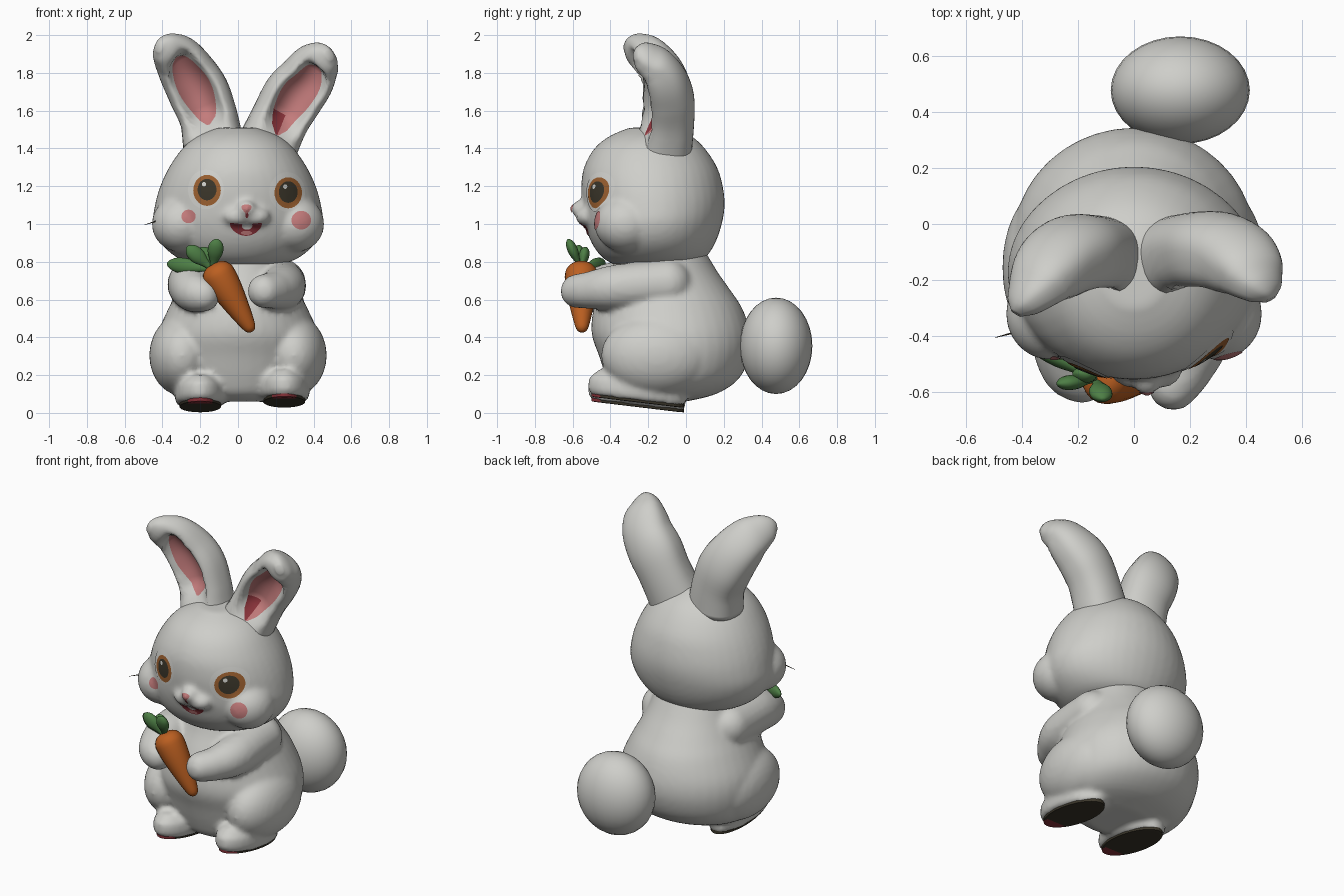
import bpy, bmesh, math
from mathutils import Vector, Matrix
from mathutils.bvhtree import BVHTree

cube = bpy.data.objects.get("Cube")
if cube:
    bpy.data.objects.remove(cube, do_unlink=True)

def material(name, *rgb):
    m = bpy.data.materials.new(name)
    m.use_nodes = True
    m.diffuse_color = (*rgb, 1)
    bsdf = next(n for n in m.node_tree.nodes if n.type == 'BSDF_PRINCIPLED')
    bsdf.inputs["Base Color"].default_value = (*rgb, 1)
    return m

FUR = material("white fur", 0.62, 0.62, 0.59)
EYE = material("eye white", 0.66, 0.66, 0.63)
PINK = material("soft pink", 0.55, 0.2, 0.2)
RED = material("dark red", 0.27, 0.035, 0.045)
IRIS = material("amber", 0.34, 0.12, 0.03)
DARK = material("dark brown", 0.045, 0.038, 0.024)
ORANGE = material("carrot orange", 0.5, 0.115, 0.015)
GREEN = material("leaf green", 0.075, 0.21, 0.06)
X, Y, Z = Vector((1, 0, 0)), Vector((0, 1, 0)), Vector((0, 0, 1))

def finish(name, bm, mats, smooth=True, outward=True):
    if outward:
        bmesh.ops.recalc_face_normals(bm, faces=bm.faces[:])
    for f in bm.faces:
        f.smooth = smooth
    mesh = bpy.data.meshes.new(name)
    bm.to_mesh(mesh)
    bm.free()
    for m in mats:
        mesh.materials.append(m)
    obj = bpy.data.objects.new(name, mesh)
    bpy.context.collection.objects.link(obj)
    return obj

def spline(points, steps=4):
    """Smooth curve through points of any dimension."""
    p = [Vector(q) for q in points]
    out = []
    for i in range(len(p) - 1):
        a, b, c, d = p[max(i - 1, 0)], p[i], p[i + 1], p[min(i + 2, len(p) - 1)]
        for t in (s / steps for s in range(steps)):
            out.append(b + (c - a) * (t / 2) + (a * 2 - b * 5 + c * 4 - d) * (t * t / 2)
                       + (b * 3 - a - c * 3 + d) * (t ** 3 / 2))
    return out + [p[-1]]

def ellipse(c, u, v, ru, rv, n=40):
    steps = [math.tau * i / n for i in range(n)]
    return [c + u * ru * math.cos(a) + v * rv * math.sin(a) for a in steps]

def loft(bm, rings, open_start=False):
    """Skin closed rings, cap the ends, return the bands of faces."""
    vs = [[bm.verts.new(p) for p in r] for r in rings]
    n = len(rings[0])
    bands = [[bm.faces.new((a[i], a[(i + 1) % n], b[(i + 1) % n], b[i])) for i in range(n)]
             for a, b in zip(vs, vs[1:])]
    for end in vs[-1:] if open_start else (vs[0], vs[-1]):
        bm.faces.new(end)
    return bands

def stack(bm, profile, cx=0, base=0, tilt=0):
    """Horizontal rings from (height, half width, front y, back y)."""
    rings = []
    for z, w, front, back in profile:
        c = Vector((cx, (front + back) / 2, z + base))
        rings.append([p + Z * tilt * p.y for p in ellipse(c, X, Y, w, (back - front) / 2)])
    loft(bm, rings)

def blob(bm, c, r):
    place = Matrix.LocRotScale(Vector(c), None, Vector(r))
    return bmesh.ops.create_uvsphere(bm, u_segments=32, v_segments=16, radius=1, matrix=place)

def limb(bm, points):
    """Chain of overlapping balls along (x, y, z, radius) points."""
    for b in spline(points, 7):
        blob(bm, b[:3], [b[3]] * 3)

def taper(name, a, b, profile, mat, flat=1):
    """Straight round part from a to b with (position, radius) pairs."""
    bm = bmesh.new()
    a, b = Vector(a), Vector(b)
    u = (b - a).cross(Y).normalized()
    v = (b - a).cross(u).normalized()
    loft(bm, [ellipse(a.lerp(b, t), u, v, r, r * flat, 20) for t, r in spline(profile, 3)])
    finish(name, bm, [mat])

def fuse(obj):
    m = obj.modifiers.new("blend", 'REMESH')
    m.mode, m.voxel_size, m.use_smooth_shade = 'VOXEL', 0.016, True
    s = obj.modifiers.new("soften", 'SMOOTH')
    s.factor, s.iterations = 0.5, 6

# Torso, haunches, arms and feet blended into one furry body
bm = bmesh.new()
stack(bm, spline([(.06, .2, -.3, 0), (.1, .33, -.38, .16), (.18, .4, -.42, .28),
                  (.3, .43, -.46, .335), (.42, .425, -.5, .34), (.55, .37, -.49, .3),
                  (.65, .32, -.45, .235), (.75, .28, -.4, .165), (.86, .25, -.36, .1)]))
for side in (-1, 1):
    blob(bm, (side * .295, -.155, .305), (.175, .295, .215))
limb(bm, [(.23, -.1, .685, .13), (.235, -.36, .665, .121),
          (.19, -.5, .65, .1), (.14, -.575, .645, .09)])
limb(bm, [(-.24, -.1, .685, .13), (-.245, -.36, .675, .128),
          (-.23, -.5, .64, .108), (-.185, -.55, .625, .09)])
FEET = [("right_sole", -.2, .01), ("left_sole", .245, .035)]
for _, cx, base in FEET:
    stack(bm, [(0, .12, -.5, -.01), (.03, .135, -.52, 0), (.09, .13, -.515, -.02),
               (.14, .09, -.46, -.1)], cx, base, -.12)
fuse(finish("body", bm, [FUR]))

# Soles, with red pads at the toes
for name, cx, base in FEET:
    bm = bmesh.new()
    stack(bm, [(-.01, .1, -.48, -.03), (-.008, .11, -.5, -.01), (.022, .115, -.503, -.01)],
          cx, base, -.12)
    bmesh.ops.bisect_plane(bm, geom=bm.verts[:] + bm.edges[:] + bm.faces[:],
                           plane_co=(0, -.42, 0), plane_no=Y)
    for f in bm.faces:
        x, y, _ = f.calc_center_median()
        f.material_index = int(y < -.42 and abs(x - cx) < .06)
    finish(name, bm, [DARK, RED], smooth=False)

# Tail
bm = bmesh.new()
blob(bm, (.165, .477, .355), (.248, .192, .255))
finish("tail", bm, [FUR])

# Head with full cheeks and muzzle
bm = bmesh.new()
stack(bm, spline([(.775, .2, -.36, 0), (.82, .32, -.44, .1), (.9, .41, -.5, .155),
                  (1, .45, -.535, .19), (1.1, .44, -.55, .205), (1.2, .412, -.555, .195),
                  (1.3, .365, -.54, .165), (1.4, .295, -.485, .1), (1.465, .215, -.405, .03),
                  (1.51, .11, -.3, -.06)]))
for side in (-1, 1):
    blob(bm, (side * .3, -.32, 1), (.157, .165, .15))
    blob(bm, (.045 + side * .05, -.53, 1.04), (.075, .055, .05))
blob(bm, (.045, -.56, 1.08), (.05, .05, .045))
head = finish("head", bm, [FUR])
fuse(head)

# Ears: cupped at the front, with a pink lining that narrows at both ends
WIDTH = [.16, .153, .16, .15, .132, .107, .072, .025]
DEPTH = [.15, .142, .142, .13, .108, .08, .052, .02]
RIGHT = [(-.13, -.12, 1.42), (-.155, -.11, 1.56), (-.205, -.11, 1.69), (-.262, -.135, 1.79),
         (-.315, -.185, 1.87), (-.36, -.24, 1.91), (-.4, -.29, 1.932), (-.42, -.32, 1.938)]
LEFT = [(.15, -.12, 1.4), (.22, -.1, 1.55), (.288, -.1, 1.67), (.355, -.12, 1.755),
        (.405, -.16, 1.83), (.44, -.205, 1.868), (.47, -.245, 1.888), (.485, -.27, 1.894)]
FRONT, AROUND = 12, 36

def ear(name, spine, facing, start, end, red_until):
    path = spline([p + (w, d) for p, w, d in zip(spine, WIDTH, DEPTH)])
    rings = []
    for k, p in enumerate(path):
        c, ahead, behind = (Vector(path[j][:3]) for j in
                            (k, min(k + 1, len(path) - 1), max(k - 1, 0)))
        t = (ahead - behind).normalized()
        f = Vector(facing)
        f = (f - t * f.dot(t)).normalized()
        w = t.cross(f)
        s = min(1, max(0, (k / 4 - start) / (end - start)))
        reach = math.radians(3 + 31 * math.sqrt(max(0, math.sin(math.pi * s))))
        first, gap = math.pi / 2 - reach, math.tau - 2 * reach
        angles = [first + 2 * reach * i / FRONT for i in range(FRONT)]
        angles += [math.pi / 2 + reach + gap * i / AROUND for i in range(AROUND)]
        fade = max(0, min(1, k / 4 - .2, 5.4 - k / 4))
        ring = []
        for a in angles:
            d = math.copysign(abs(math.sin(a)) ** .75, math.sin(a))
            if math.sin(a) > .72:
                d += (.78 - (math.sin(a) - .72) * 2.2 - d) * fade
            ring.append(c + w * p[3] * math.cos(a) + f * p[4] * d)
        rings.append(ring)
    bm = bmesh.new()
    for k, band in enumerate(loft(bm, rings)):
        t = (k + .5) / 4
        if start < t < end:
            for i in range(FRONT):
                band[i].material_index = 2 if t < red_until and i > FRONT / 3 else 1
    finish(name, bm, [FUR, PINK, RED])

ear("right_ear", RIGHT, (-.12, -1, 0), .75, 4.5, 0)
ear("left_ear", LEFT, (.22, -1, 0), .5, 4.5, 1.25)

# Thin face details laid on the head surface
bpy.context.view_layer.update()
surface = BVHTree.FromObject(head, bpy.context.evaluated_depsgraph_get())

def plate(name, cx, cz, rx, rz, mat, lift, shape=lambda u, v: v, pinch=0):
    rings = []
    for k in (1, .8, .6, .4, .2):
        ring = []
        for u, _, v in ellipse(Vector(), X, Z, k, k, 28):
            x, z = cx + u * rx * (1 - pinch + pinch * v), cz + shape(u, v) * rz
            hit = surface.ray_cast(Vector((x, -3, z)), Y)[0]
            ring.append(hit - Y * lift)
        rings.append(ring)
    bm = bmesh.new()
    loft(bm, rings, open_start=True)
    finish(name, bm, [mat], outward=False)

for side, ex, ez, cheek_x, cheek_z, blush in (("right", -.17, 1.178, -.262, 1.04, .038),
                                              ("left", .26, 1.165, .335, 1.02, .052)):
    plate(side + "_eye_white", ex, ez + .005, .095, .105, EYE, .004)
    plate(side + "_iris", ex + .006, ez, .073, .082, IRIS, .007)
    plate(side + "_pupil", ex + .006, ez + .004, .05, .057, DARK, .009)
    plate(side + "_eye_glint", ex - .01, ez + .033, .011, .012, EYE, .011)
    plate(side + "_cheek_blush", cheek_x, cheek_z, blush, blush * .95, PINK, .004)
plate("mouth", .042, .985, .085, .048, RED, .004,
      lambda u, v: (v * .3 if v > 0 else v) + .35 * u * u)
plate("tongue", .045, .953, .03, .011, PINK, .006)
plate("front_teeth", .048, .99, .028, .02, EYE, .008)
plate("nose", .045, 1.08, .037, .024, PINK, .005, pinch=.35)
plate("nose_groove", .047, 1.047, .008, .016, RED, .005)

# Whisker, carrot and leaves
taper("whisker", (-.42, -.385, 1.02), (-.495, -.405, .995), [(0, .004), (1, .001)], DARK)
taper("carrot", (-.135, -.555, .785), (.075, -.55, .43),
      [(0, .03), (.03, .06), (.09, .08), (.18, .088), (.4, .08), (.7, .057),
       (.9, .038), (.97, .026), (1, .01)], ORANGE)
LEAF = [(0, .014), (.25, .02), (.55, .04), (.8, .038), (.94, .022), (1, .006)]
for i, tip in enumerate([(-.11, -.625, .92), (-.27, -.57, .88),
                         (-.375, -.43, .79), (-.2, -.53, .875)]):
    taper("carrot_leaf_%d" % (i + 1), (-.135, -.555, .76), tip, LEAF, GREEN, .65)
